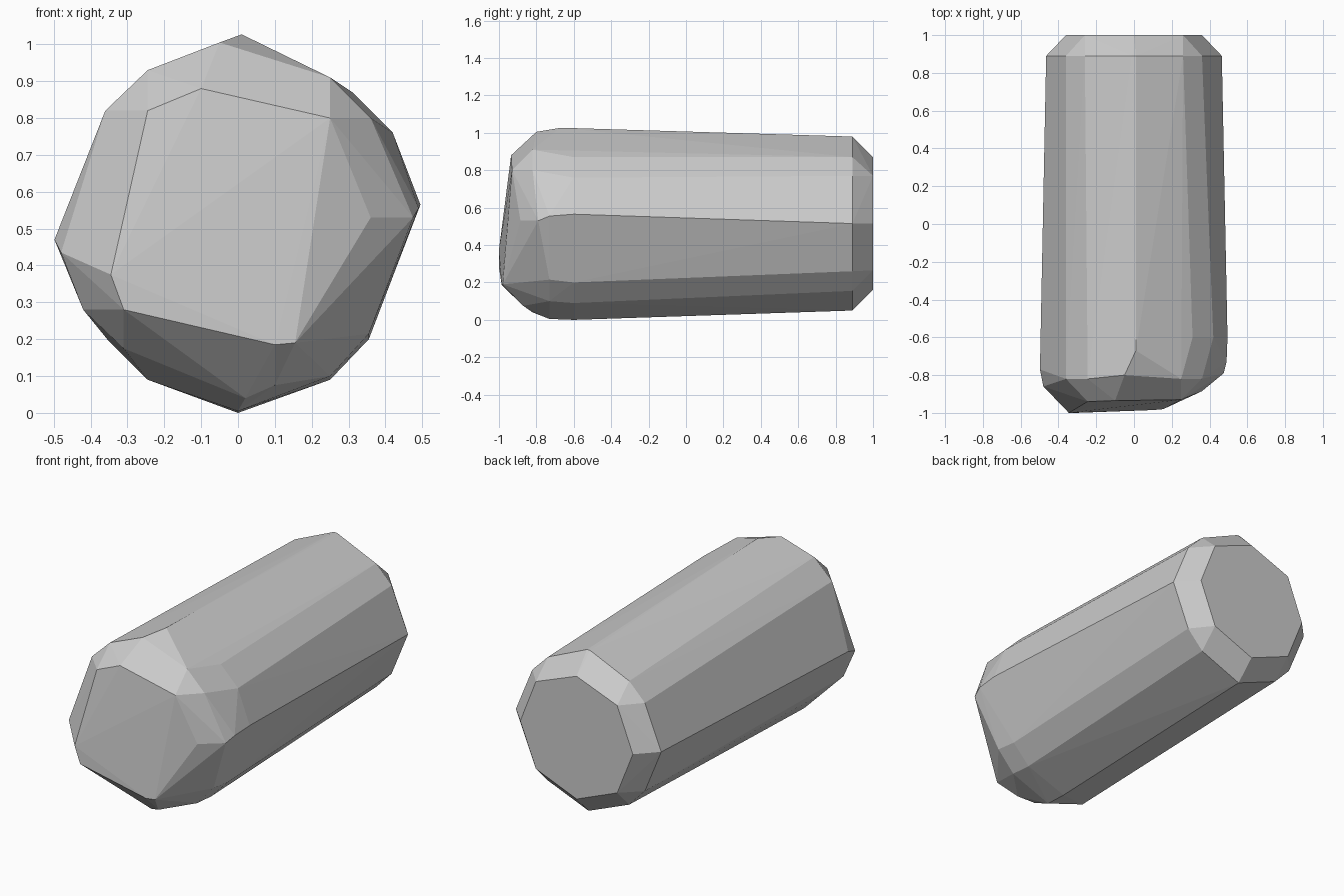
import bpy, bmesh
from math import radians

def ring(y, pts):
    return [(x, y, z) for x, z in pts]

def both_sides(pts):
    return pts + [(-x, z) for x, z in pts if x]

# flat octagonal back end and its chamfer ring
points = ring(1.0, both_sides([(0, 0.16), (0.26, 0.265), (0.36, 0.515), (0.26, 0.77), (0, 0.87)]))
points += ring(0.89, both_sides([(0, 0.05), (0.26, 0.155), (0.36, 0.26), (0.465, 0.515),
                                 (0.36, 0.77), (0.26, 0.87), (0.01, 0.98)]))

# widest ring towards the front
points += ring(-0.6, [(0, 0), (0.25, 0.09), (0.355, 0.2), (0.495, 0.565), (0.42, 0.76),
                      (0.31, 0.87), (0.01, 1.025)])
points += ring(-0.73, [(0, 0.005), (-0.245, 0.09), (-0.355, 0.2), (0.49, 0.555),
                       (0.25, 0.1), (0.355, 0.215)])
points += [(0.01, -0.67, 1.027), (-0.498, -0.77, 0.47)]

# chipped nose ring
points += ring(-0.82, [(-0.36, 0.82), (-0.245, 0.93), (0.25, 0.91), (0.36, 0.80), (0.02, 0.04)])
points += [(-0.05, -0.80, 1.005), (0.475, -0.79, 0.53), (-0.48, -0.86, 0.435),
           (-0.42, -0.84, 0.28), (0.1, -0.87, 0.075), (-0.31, -0.86, 0.175)]

# slanted front face
points += [(-0.245, -0.94, 0.82), (-0.1, -0.935, 0.88), (0.25, -0.93, 0.80), (0.36, -0.885, 0.53),
           (0.155, -0.98, 0.19), (0.1, -0.985, 0.185), (-0.31, -1.0, 0.28), (-0.345, -1.0, 0.375)]

# wrap all rings into one faceted block
bm = bmesh.new()
for p in points:
    bm.verts.new(p)
res = bmesh.ops.convex_hull(bm, input=bm.verts[:])
loose = [v for v in bm.verts if not v.link_faces]
bmesh.ops.delete(bm, geom=loose, context='VERTS')
bmesh.ops.dissolve_limit(bm, angle_limit=radians(1), verts=bm.verts[:], edges=bm.edges[:])
bmesh.ops.recalc_face_normals(bm, faces=bm.faces[:])
mesh = bpy.data.meshes.new("faceted_block")
bm.to_mesh(mesh)
bm.free()
bpy.context.collection.objects.link(bpy.data.objects.new("faceted_block", mesh))
